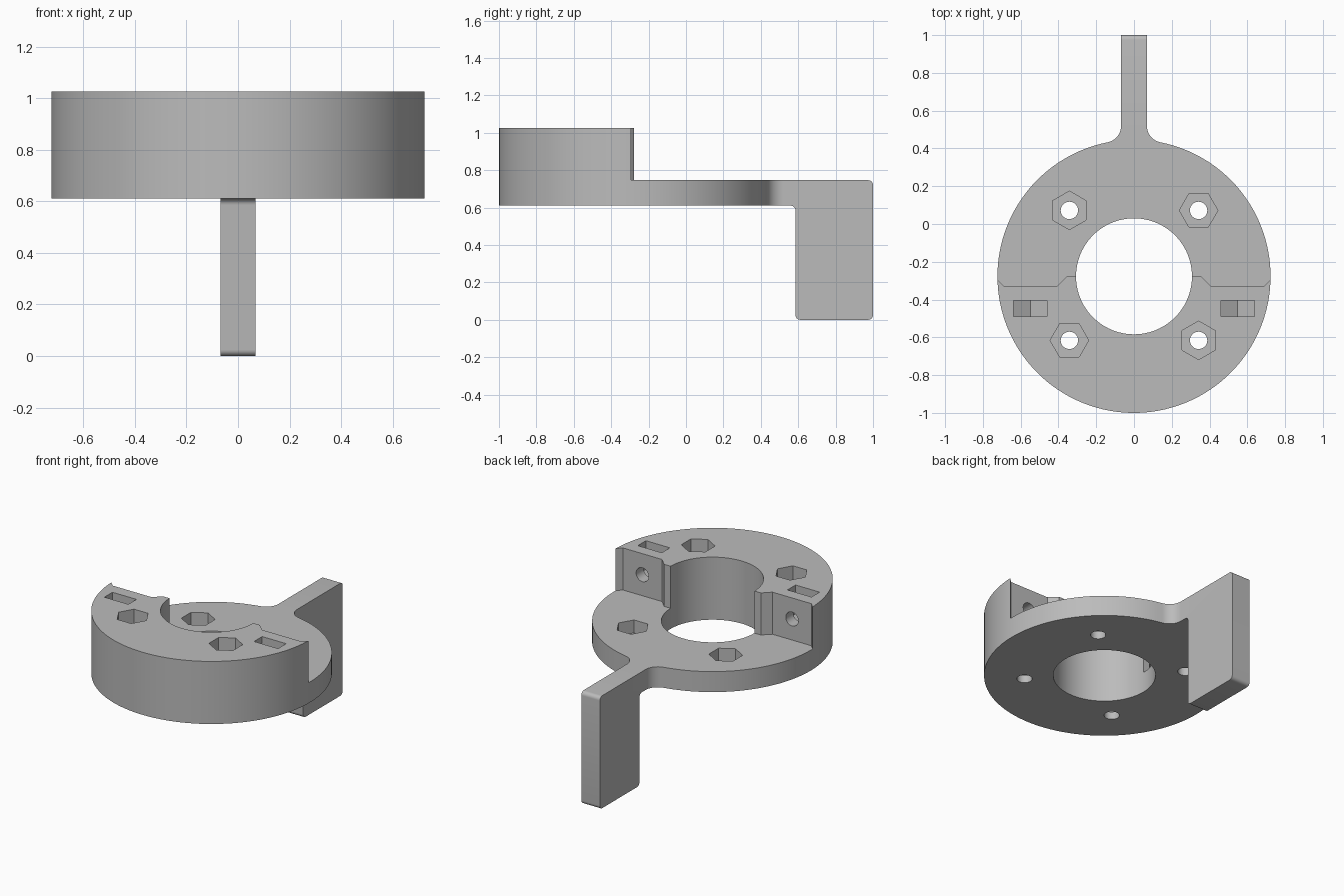
import bpy
import bmesh
from math import sin, cos, pi, sqrt, atan2

cube = bpy.data.objects.get("Cube")
if cube:
    bpy.data.objects.remove(cube, do_unlink=True)

# One plain grey material
grey = bpy.data.materials.new("plain grey")
grey.use_nodes = True
colour = (0.5, 0.5, 0.5, 1)
grey.diffuse_color = colour
grey.node_tree.nodes["Principled BSDF"].inputs["Base Color"].default_value = colour

# Main dimensions
CY, R, BORE = -0.277, 0.723, 0.307
BASE, PLATE_TOP, TOP = 0.61, 0.746, 1.025
ARM, FILLET, EDGE = 0.068, 0.09, 0.025


def arc(cx, cy, r, a0, a1, n):
    return [(cx + r * cos(a0 + (a1 - a0) * i / n), cy + r * sin(a0 + (a1 - a0) * i / n))
            for i in range(n + 1)]


def ring(cx, cy, r, n, turn=0):
    return arc(cx, cy, r, turn, turn + 2 * pi, n)[:-1]


def prism(name, points, lo, hi, axis="z"):
    """Extrude a closed outline along one axis."""
    place = {"x": lambda a, b, t: (t, a, b),
             "y": lambda a, b, t: (a, t, b),
             "z": lambda a, b, t: (a, b, t)}[axis]
    bm = bmesh.new()
    face = bm.faces.new([bm.verts.new(place(a, b, lo)) for a, b in points])
    ext = bmesh.ops.extrude_face_region(bm, geom=[face])
    verts = [v for v in ext["geom"] if isinstance(v, bmesh.types.BMVert)]
    bmesh.ops.translate(bm, verts=verts, vec=place(0, 0, hi - lo))
    bmesh.ops.recalc_face_normals(bm, faces=bm.faces)
    mesh = bpy.data.meshes.new(name)
    bm.to_mesh(mesh)
    bm.free()
    mesh.materials.append(grey)
    obj = bpy.data.objects.new(name, mesh)
    bpy.context.collection.objects.link(obj)
    return obj


def combine(body, tool, operation="DIFFERENCE"):
    tool.hide_render = True
    mod = body.modifiers.new("cut", "BOOLEAN")
    mod.operation, mod.solver, mod.object = operation, "EXACT", tool
    bpy.context.view_layer.objects.active = body
    bpy.ops.object.modifier_apply(modifier=mod.name)
    bpy.data.objects.remove(tool, do_unlink=True)


# Plan outline: disc blending into the arm with fillets
fx = ARM + FILLET
fy = CY + sqrt((R + FILLET) ** 2 - fx ** 2)
join = atan2(fy - CY, fx)
outline = arc(0, CY, R, pi - join, 2 * pi + join, 128)
outline += arc(fx, fy, FILLET, pi + join, pi, 10)[1:]
outline += [(ARM, 1.1), (-ARM, 1.1)]
outline += arc(-fx, fy, FILLET, 0, -join, 10)[:-1]
body = prism("clamp_bracket", outline, -0.1, 1.1)

# Side outline: flat underside, hanging leg with softened corners
side = [(-1.1, TOP), (-1.1, BASE)]
side += arc(0.585 - EDGE, BASE - EDGE, EDGE, pi / 2, 0, 6)
side += arc(0.585 + EDGE, EDGE, EDGE, pi, 1.5 * pi, 6)
side += arc(1 - EDGE, EDGE, EDGE, -pi / 2, 0, 6)
side += arc(1 - EDGE, PLATE_TOP - EDGE, EDGE, 0, pi / 2, 6)
side += [(1 - EDGE, TOP)]
combine(body, prism("side_shape", side, -1, 1, "x"), "INTERSECT")

# Rear step with the bevelled clamp faces
half = [(0.8, -0.22), (0.69, -0.327), (0.405, -0.327), (0.355, -0.278)]
step = [(-x, y) for x, y in half] + half[::-1] + [(0.8, 1.2), (-0.8, 1.2)]
combine(body, prism("rear_step", step, PLATE_TOP, 1.2))

# Central bore
combine(body, prism("bore", ring(0, CY, BORE, 96), 0.5, 1.2))

# Bolt holes with hexagonal pockets, alternating in rotation
for sx in (-1, 1):
    for sy in (-1, 1):
        x, y = 0.342 * sx, -0.272 + 0.344 * sy
        turn = pi / 2 if sx != sy else 0
        if sx == sy:
            turn = 0
        combine(body, prism("hex_pocket", ring(x, y, 0.102, 6, turn), 0.66, 1.2))
        combine(body, prism("bolt_hole", ring(x, y, 0.046, 32), 0.5, 0.8))

# Clamp screw holes and captive nut slots with pointed floors
for sx in (-1, 1):
    x, z, w = 0.549 * sx, 0.885, 0.088
    slot = [(x - w, 1.2), (x - w, z - 0.051), (x, z - 0.102), (x + w, z - 0.051), (x + w, 1.2)]
    combine(body, prism("nut_slot", slot, -0.49, -0.405, "y"))
    combine(body, prism("screw_hole", ring(x, z, 0.046, 32), -0.56, -0.2, "y"))

bpy.ops.object.select_all(action="DESELECT")
body.select_set(True)
bpy.context.view_layer.objects.active = body
bpy.ops.object.shade_smooth_by_angle(angle=0.5)
